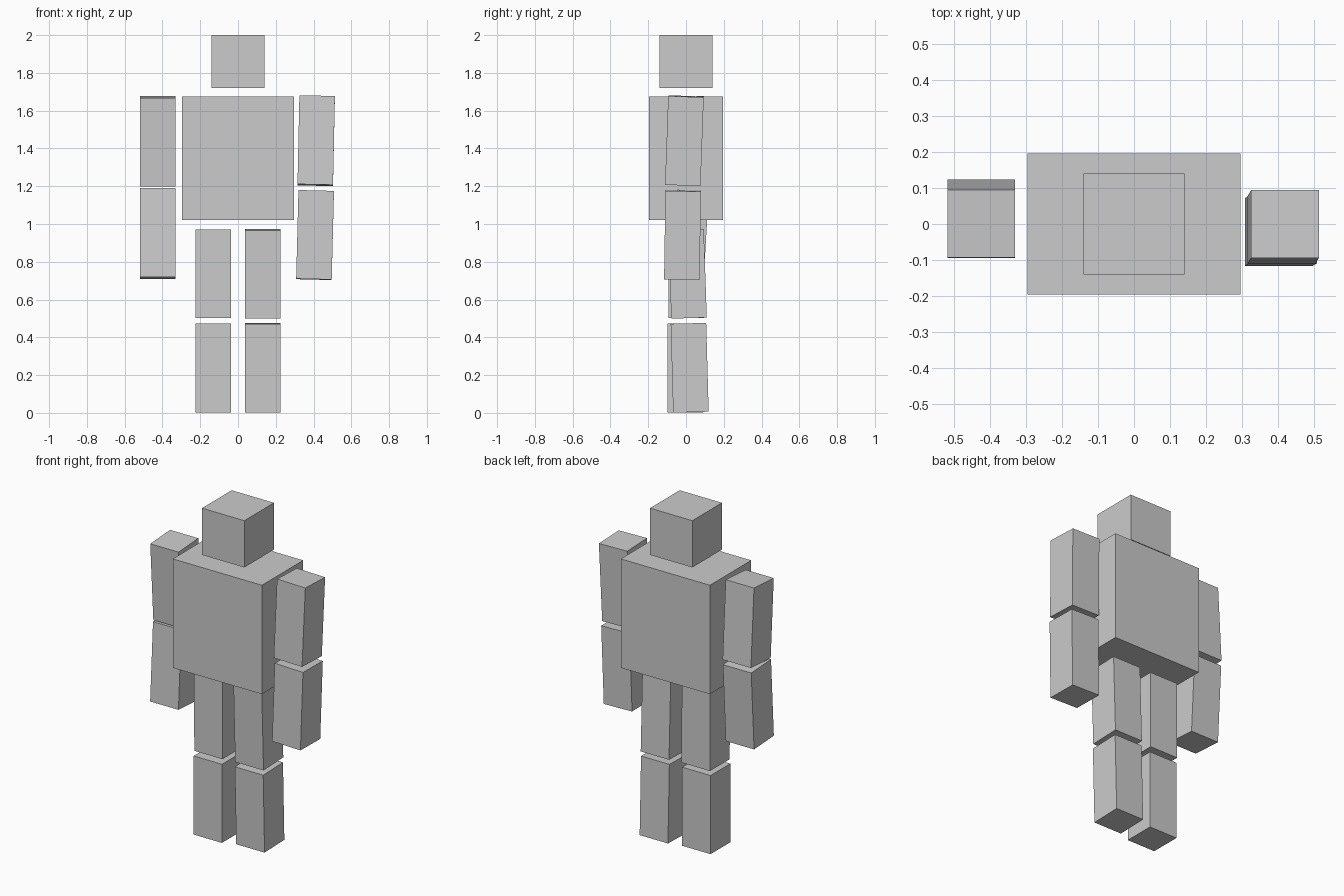
import bpy
from mathutils import Vector, Matrix

if "Cube" in bpy.data.objects:
    bpy.data.objects.remove(bpy.data.objects["Cube"])

LIMB = 0.188  # square limb section


def box(name, size, matrix):
    bpy.ops.mesh.primitive_cube_add(size=1)
    ob = bpy.context.object
    ob.name = name
    ob.data.transform(Matrix.Diagonal((*size, 1)))
    ob.matrix_world = matrix
    return ob


def limb(name, top, bottom):
    """Square block whose end faces are centred on the two points."""
    top, bottom = Vector(top), Vector(bottom)
    up = (top - bottom).normalized()
    back = up.cross(Vector((1, 0, 0))).normalized()
    side = back.cross(up)
    rot = Matrix((side, back, up)).transposed().to_4x4()
    return box(name, (LIMB, LIMB, (top - bottom).length),
               Matrix.Translation((top + bottom) / 2) @ rot)


# Head and torso
box("head", (0.281, 0.281, 0.281), Matrix.Translation((0, 0, 1.8595)))
box("torso", (0.592, 0.392, 0.654), Matrix.Translation((0, 0, 1.348)))

# Arm on the -x side swings back, with the elbow bent forward
limb("upper_arm_a", (-0.424, 0.001, 1.673), (-0.424, 0.030, 1.204))
limb("lower_arm_a", (-0.424, 0.027, 1.184), (-0.424, 0.000, 0.715))

# Arm on the +x side swings forward and slightly inward
limb("upper_arm_b", (0.419, 0.000, 1.676), (0.409, -0.017, 1.206))
limb("lower_arm_b", (0.414, -0.015, 1.176), (0.402, -0.022, 0.707))

# Leg on the -x side stands straight
limb("upper_leg_a", (-0.132, 0.000, 0.970), (-0.132, 0.002, 0.502))
limb("lower_leg_a", (-0.132, -0.004, 0.473), (-0.132, -0.004, 0.001))

# Leg on the +x side leans back
limb("upper_leg_b", (0.130, 0.000, 0.970), (0.130, 0.016, 0.502))
limb("lower_leg_b", (0.130, 0.013, 0.474), (0.130, 0.026, 0.004))
